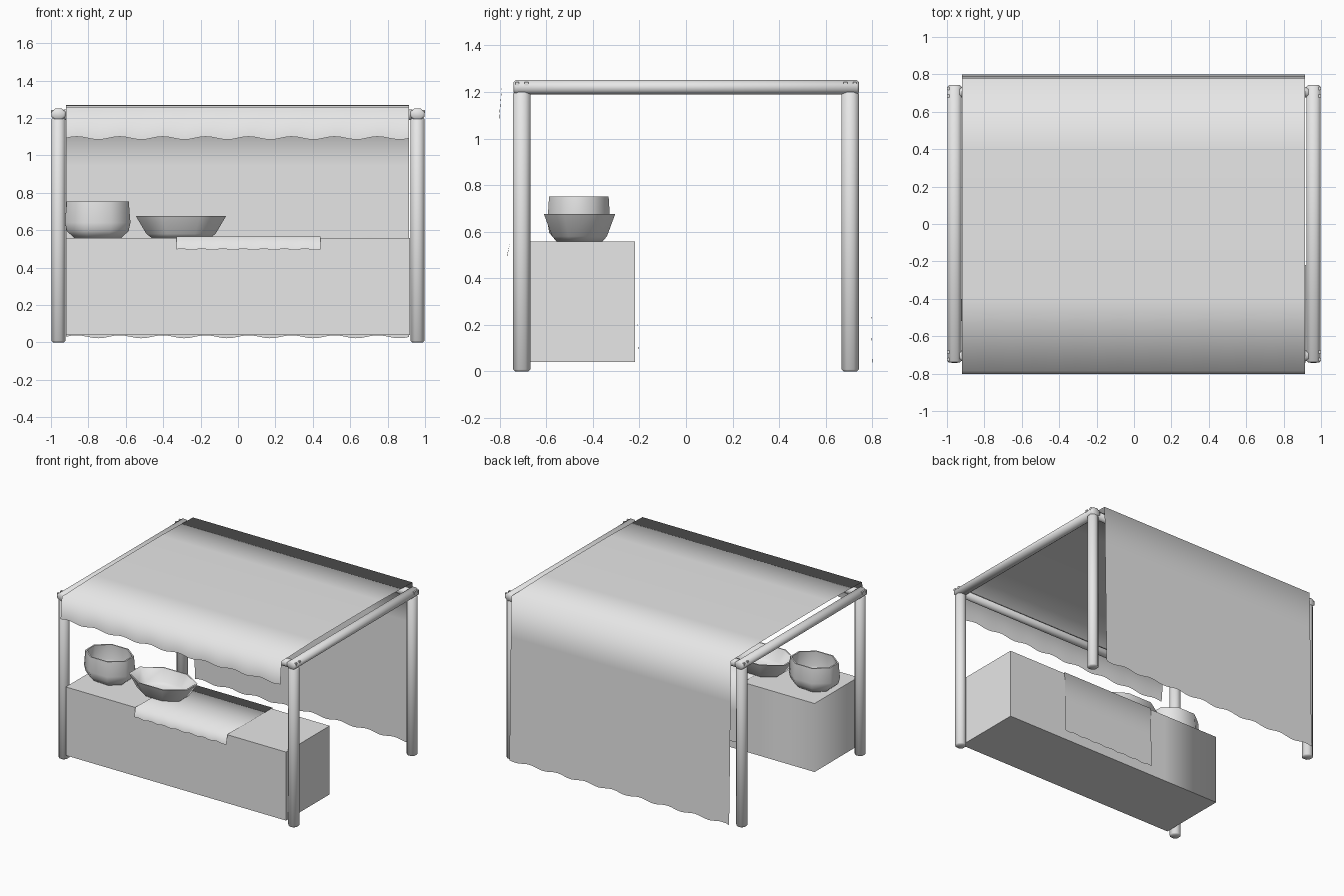
import bpy, bmesh
from math import sin, cos, pi, radians
from mathutils import Matrix, Vector

if "Cube" in bpy.data.objects:
    bpy.data.objects.remove(bpy.data.objects["Cube"], do_unlink=True)

grey = bpy.data.materials.new("plain_grey")
grey.use_nodes = True
grey.diffuse_color = (0.8, 0.8, 0.8, 1)
grey.node_tree.nodes["Principled BSDF"].inputs["Base Color"].default_value = (0.8, 0.8, 0.8, 1)


def finish(name, bm, angle=None, smooth=True):
    """Turn a bmesh into a named, shaded object."""
    mesh = bpy.data.meshes.new(name)
    for f in bm.faces:
        f.smooth = smooth
    bm.to_mesh(mesh)
    bm.free()
    if angle:
        mesh.set_sharp_from_angle(angle=radians(angle))
    mesh.materials.append(grey)
    obj = bpy.data.objects.new(name, mesh)
    bpy.context.collection.objects.link(obj)
    return obj


def pole(name, start, end, wide, high, sides=8):
    """Faceted round timber between two points, with slightly chamfered ends."""
    start, end = Vector(start), Vector(end)
    axis = end - start
    bm = bmesh.new()
    bmesh.ops.create_cone(bm, cap_ends=True, segments=sides, radius1=1, radius2=1, depth=axis.length,
                          matrix=Matrix.Rotation(pi / sides, 4, 'Z'))
    grow = 1 / cos(pi / sides)
    for v in bm.verts:
        v.co.x *= wide * grow
        v.co.y *= high * grow
    caps = [e for e in bm.edges if abs(e.verts[0].co.z - e.verts[1].co.z) < 0.001]
    bmesh.ops.bevel(bm, geom=caps, offset=0.008, segments=1, affect='EDGES')
    # keep the width horizontal whichever way the pole runs
    if abs(axis.y) > 0.1:
        turn = Matrix.Rotation(pi / 2, 4, 'X')
    elif abs(axis.x) > 0.1:
        turn = Matrix.Rotation(pi / 2, 4, 'Y')
    else:
        turn = Matrix()
    bm.transform(Matrix.Translation((start + end) / 2) @ turn)
    finish(name, bm, 50)


def block(name, low, high):
    bm = bmesh.new()
    bmesh.ops.create_cube(bm, size=1)
    low, high = Vector(low), Vector(high)
    for v in bm.verts:
        v.co = Vector([(a + b) / 2 + c * (b - a) for a, b, c in zip(low, high, v.co)])
    return finish(name, bm, smooth=False)


def sheet(name, x0, x1, path, columns, wave, pitch):
    """Thin cloth draped along a y-z path, with rippled hems at both ends."""
    bm = bmesh.new()
    rows = []
    for j, (y, z) in enumerate(path):
        row = []
        for i in range(columns + 1):
            x = x0 + (x1 - x0) * i / columns
            hem = wave * sin(2 * pi * x / pitch) if j in (0, len(path) - 1) else 0
            row.append(bm.verts.new((x, y, z + hem)))
        rows.append(row)
    for a, b in zip(rows, rows[1:]):
        for i in range(columns):
            bm.faces.new((a[i], a[i + 1], b[i + 1], b[i]))
    finish(name, bm)


def bowl(name, x, y, squash, profile, sides=8):
    """Open eight-sided bowl: the profile runs up the outside and down the inside."""
    bm = bmesh.new()
    rings = []
    for r, z in profile:
        ring = []
        for i in range(sides):
            a = 2 * pi * (i + 0.5) / sides
            k = r / cos(pi / sides)
            ring.append(bm.verts.new((x + k * cos(a), y + k * squash * sin(a), z)))
        rings.append(ring)
    for a, b in zip(rings, rings[1:]):
        for i in range(sides):
            n = (i + 1) % sides
            bm.faces.new((a[i], a[n], b[n], b[i]))
    bm.faces.new(rings[0][::-1])
    bm.faces.new(rings[-1])
    finish(name, bm, 60)


# Timber frame: posts, side beams and nails
PX, PY = 0.96, 0.705
for side, sx in (("right", -1), ("left", 1)):
    for end, sy in (("front", -1), ("back", 1)):
        pole(f"{end}_{side}_post", (sx * PX, sy * PY, 0), (sx * PX, sy * PY, 1.2), 0.037, 0.037)
        for k, y in enumerate((0.685, 0.725)):
            xs = sorted((sx * 0.985, sx * 1.0))
            block(f"{end}_{side}_nail_{k + 1}", (xs[0], sy * y - 0.008, 1.227),
                  (xs[1], sy * y + 0.008, 1.243))
    pole(f"{side}_beam", (sx * PX, -0.74, 1.22), (sx * PX, 0.742, 1.22), 0.038, 0.031)

# Cross beams under the canopy
for end, sy in (("front", -1), ("back", 1)):
    pole(f"{end}_cross_beam", (-0.94, sy * PY, 1.217), (0.94, sy * PY, 1.217), 0.028, 0.028)

# Canopy: short front valance, gently crowned roof, long back curtain
sheet("canopy", -0.92, 0.915,
      [(-0.802, 1.092), (-0.787, 1.257), (-0.39, 1.267), (0, 1.268), (0.39, 1.267),
       (0.777, 1.257), (0.782, 0.95), (0.788, 0.64), (0.793, 0.33), (0.8, 0.03)],
      64, 0.008, 0.23)

# Counter, with one softly shaded vertical edge at the back
bm = bmesh.new()
bmesh.ops.create_cube(bm, size=1)
for v in bm.verts:
    v.co = (v.co.x * 1.84, v.co.y * 0.52 - 0.48, v.co.z * 0.517 + 0.2985)
bmesh.ops.bisect_plane(bm, geom=bm.verts[:] + bm.edges[:] + bm.faces[:],
                       plane_co=(-0.46, 0, 0), plane_no=(1, 0, 0))
for e in bm.edges:
    e.smooth = all(v.co.x < -0.9 and v.co.y > -0.3 for v in e.verts)
finish("counter", bm)

# Runner cloth laid over the counter
sheet("counter_runner", -0.33, 0.44,
      [(-0.768, 0.497), (-0.752, 0.567), (-0.48, 0.562), (-0.215, 0.563), (-0.21, 0.33), (-0.205, 0.1)],
      40, 0.004, 0.11)

# Bowls on the counter
bowl("deep_bowl", -0.75, -0.46, 0.77,
     [(0.125, 0.558), (0.165, 0.595), (0.175, 0.64), (0.166, 0.752),
      (0.155, 0.752), (0.163, 0.64), (0.15, 0.6), (0.11, 0.572)])
bowl("wide_bowl", -0.305, -0.457, 0.635,
     [(0.155, 0.558), (0.185, 0.58), (0.242, 0.677),
      (0.23, 0.677), (0.175, 0.59), (0.14, 0.572)])
